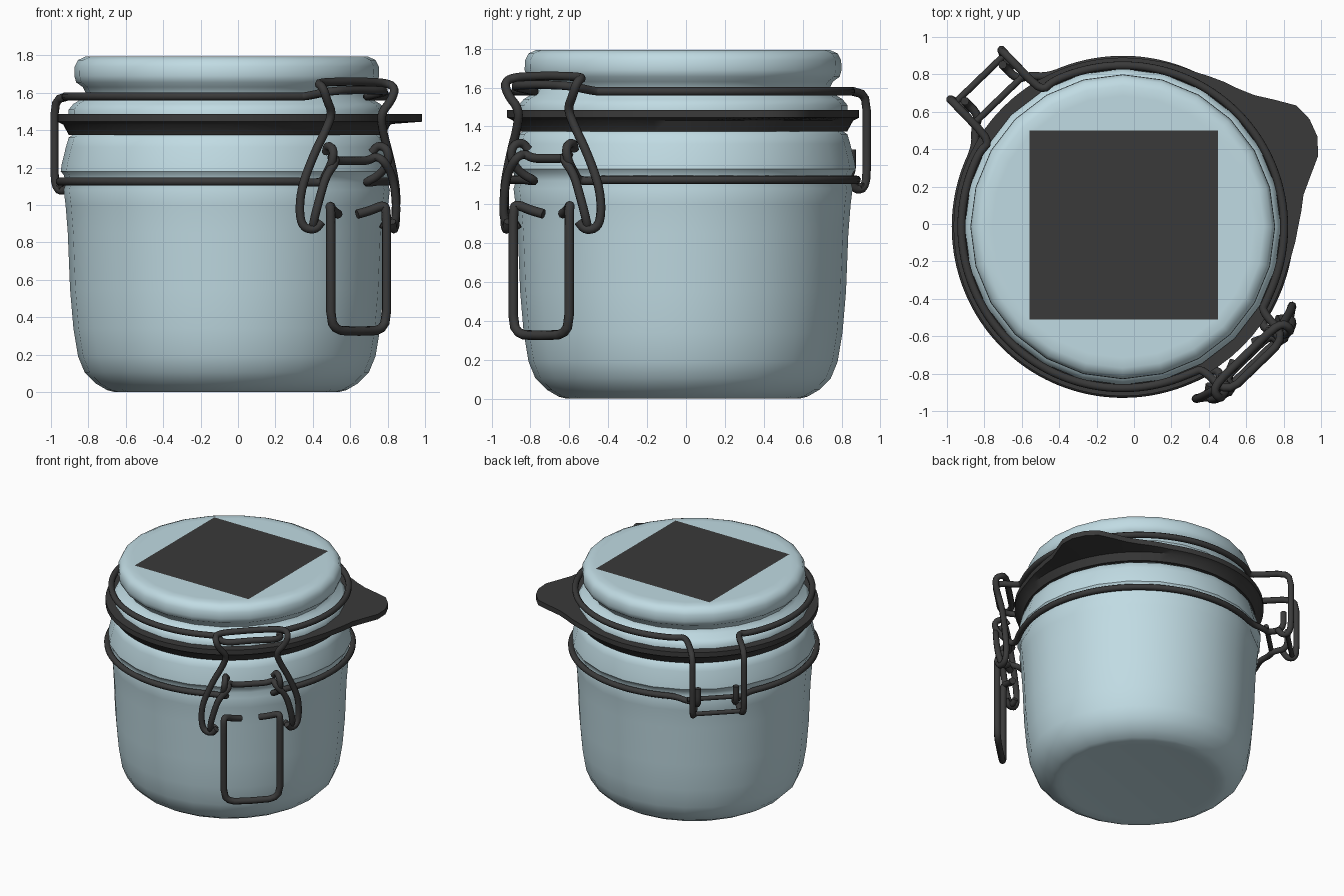
import bpy, bmesh
from math import sin, cos, pi, radians, asin
from mathutils import Vector

if "Cube" in bpy.data.objects:
    bpy.data.objects.remove(bpy.data.objects["Cube"])

CX, CY = -0.06, -0.015        # jar axis
AXIS = radians(-46)           # clasp direction; hinge is opposite


def material(name, color):
    m = bpy.data.materials.new(name)
    m.diffuse_color = (*color, 1)
    m.use_nodes = True
    m.node_tree.nodes["Principled BSDF"].inputs["Base Color"].default_value = m.diffuse_color
    return m


GLASS = material("pale_blue", (0.53, 0.71, 0.77))
DARK = material("dark_grey", (0.042, 0.042, 0.042))


def mesh_object(name, bm, mat, angle=40):
    bmesh.ops.recalc_face_normals(bm, faces=bm.faces)
    me = bpy.data.meshes.new(name)
    bm.to_mesh(me)
    bm.free()
    ob = bpy.data.objects.new(name, me)
    bpy.context.collection.objects.link(ob)
    me.materials.append(mat)
    bpy.ops.object.select_all(action='DESELECT')
    ob.select_set(True)
    bpy.context.view_layer.objects.active = ob
    bpy.ops.object.shade_smooth_by_angle(angle=radians(angle))
    return ob


def bridge(bm, rings, closed=False):
    n = len(rings[0])
    pairs = list(zip(rings, rings[1:])) + ([(rings[-1], rings[0])] if closed else [])
    for a, b in pairs:
        for i in range(n):
            bm.faces.new((a[i], a[(i + 1) % n], b[(i + 1) % n], b[i]))


def lathe(name, profile, mat, n=24):
    bm = bmesh.new()
    rings = [[bm.verts.new((CX + r * cos(2 * pi * i / n), CY + r * sin(2 * pi * i / n), z))
              for i in range(n)] for r, z in profile]
    bridge(bm, rings)
    bm.faces.new(rings[0])
    bm.faces.new(rings[-1])
    return mesh_object(name, bm, mat)


def world(p):
    r, t, z = p
    return Vector((CX + r * cos(AXIS) - t * sin(AXIS), CY + r * sin(AXIS) + t * cos(AXIS), z))


def rounded(pts):
    # corner cutting softens the wire bends
    for k in range(2):
        out = [pts[0]]
        for a, b in zip(pts, pts[1:]):
            d = min(0.25, 0.05 / max((b - a).length, 1e-6))
            out += [a.lerp(b, d), b.lerp(a, d)]
        pts = out + [pts[-1]]
    return pts


def wire(name, paths, radius=0.023):
    # paths in (radial, tangential, height)
    cu = bpy.data.curves.new(name, 'CURVE')
    cu.dimensions = '3D'
    cu.bevel_depth = radius
    cu.bevel_resolution = 2
    cu.use_fill_caps = True
    for path in paths:
        pts = rounded([world(p) for p in path])
        sp = cu.splines.new('POLY')
        sp.points.add(len(pts) - 1)
        for q, p in zip(sp.points, pts):
            q.co = (*p, 1)
    ob = bpy.data.objects.new(name, cu)
    bpy.context.collection.objects.link(ob)
    cu.materials.append(DARK)
    bpy.ops.object.select_all(action='DESELECT')
    ob.select_set(True)
    bpy.context.view_layer.objects.active = ob
    bpy.ops.object.convert(target='MESH')
    bpy.ops.object.shade_smooth_by_angle(angle=radians(50))


def flip(path):
    return [(r, -t, z) for r, t, z in path]


def whole(half):
    # joins a half path with its mirror image at its first point
    return [flip(half)[::-1] + half]


def arc(r, t, z, n=16):
    a = asin(t / r)
    return [(r * cos(a + (pi - 2 * a) * i / n), r * sin(a + (pi - 2 * a) * i / n), z)
            for i in range(n + 1)]


# Jar body and lid
lathe("jar_body", [(0.55, 0.005), (0.60, 0.0), (0.64, 0.01), (0.70, 0.045), (0.76, 0.105), (0.795, 0.19),
                   (0.82, 0.34), (0.838, 0.55), (0.85, 0.85), (0.862, 1.0), (0.872, 1.08),
                   (0.86, 1.12), (0.872, 1.16), (0.888, 1.18), (0.882, 1.22), (0.86, 1.31),
                   (0.845, 1.36), (0.80, 1.39)], GLASS)
lathe("lid", [(0.78, 1.44), (0.845, 1.47), (0.845, 1.51), (0.82, 1.54), (0.77, 1.57),
              (0.755, 1.60), (0.77, 1.63), (0.805, 1.655), (0.815, 1.69), (0.813, 1.74),
              (0.795, 1.775), (0.755, 1.793), (0.70, 1.793)], GLASS)

# Square label on the lid
bm = bmesh.new()
bm.faces.new([bm.verts.new((-0.055 + 0.505 * x, -0.005 + 0.505 * y, 1.797))
              for x, y in ((-1, -1), (1, -1), (1, 1), (-1, 1))])
mesh_object("lid_label", bm, DARK)

# Rubber gasket with pull tab: extra outline radius by angle in degrees
TAB = [(-14, 0.905), (1, 0.94), (12, 0.99), (17, 1.07), (22, 1.14), (29, 1.157), (36, 1.127),
       (41, 1.04), (47, 0.973), (64, 0.915), (80, 0.905)]


def rim(deg):
    for (a, ra), (b, rb) in zip(TAB, TAB[1:]):
        if a <= deg <= b:
            return ra + (rb - ra) * (deg - a) / (b - a)
    return 0.905


bm = bmesh.new()
N = 72
rings = []
for k in range(6):
    ring = []
    for i in range(N):
        deg = -180 + 360 * i / N
        R = rim(deg)
        r, z = [(0.78, 1.38), (0.845, 1.375), (0.875, 1.43), (R, 1.445), (R, 1.485), (0.78, 1.485)][k]
        ring.append(bm.verts.new((CX + r * cos(radians(deg)), CY + r * sin(radians(deg)), z)))
    rings.append(ring)
bridge(bm, rings, closed=True)
mesh_object("rubber_gasket", bm, DARK)

# Lid wire: tongue over the clasp, ring around the lid, hinge legs at the back
wire("lid_wire", whole([(1.03, 0.0, 1.615), (1.03, 0.22, 1.61), (0.84, 0.22, 1.58)]
                       + arc(0.865, 0.27, 1.58)
                       + [(-0.82, 0.19, 1.58), (-1.13, 0.19, 1.58), (-1.13, 0.19, 1.09),
                          (-1.07, 0.17, 1.07), (-1.03, 0.16, 1.13)]))

# Neck wire: ring under the rim, eyes at the clasp and stubs at the hinge
neck = ([(0.94, 0.17, 1.28), (0.97, 0.19, 1.32), (1.03, 0.20, 1.30), (1.03, 0.21, 1.23),
         (0.97, 0.20, 1.16), (0.90, 0.16, 1.12), (0.86, 0.24, 1.12)]
        + arc(0.895, 0.27, 1.125)
        + [(-0.93, 0.20, 1.12), (-0.96, 0.14, 1.12), (-1.07, 0.14, 1.14), (-1.07, 0.14, 1.28)])
wire("neck_wire", [neck, flip(neck)])
wire("hinge_pins", [[(-0.95, -0.2, 1.14), (-0.95, 0.2, 1.14)], [(-1.1, -0.2, 1.09), (-1.1, 0.2, 1.09)]], 0.018)

# Clasp bail: hooks over the tongue, pinches, then flares to the lever
wire("clasp_bail", whole([(0.95, 0.0, 1.66), (0.95, 0.25, 1.655), (1.02, 0.27, 1.63), (1.02, 0.24, 1.56),
                          (1.0, 0.18, 1.49), (0.98, 0.21, 1.40), (0.96, 0.28, 1.27), (0.94, 0.35, 1.10),
                          (0.93, 0.36, 0.97), (0.94, 0.345, 0.88), (0.98, 0.29, 0.865),
                          (1.0, 0.26, 0.91)]))

# Clasp link: cross rod with side legs
wire("clasp_link", whole([(0.96, 0.0, 1.235), (0.96, 0.12, 1.235), (0.97, 0.17, 1.26), (1.03, 0.17, 1.24),
                          (1.02, 0.245, 1.16), (1.01, 0.28, 1.05), (0.99, 0.305, 0.93),
                          (0.96, 0.29, 0.87), (0.93, 0.25, 0.90)]))

# Clasp lever: rounded wire handle with inward prongs
wire("clasp_lever", whole([(1.015, 0.0, 0.325), (1.015, 0.207, 0.33), (1.015, 0.207, 0.97),
                           (1.0, 0.20, 1.0), (0.96, 0.14, 0.97), (0.93, 0.07, 0.95)]), 0.025)
